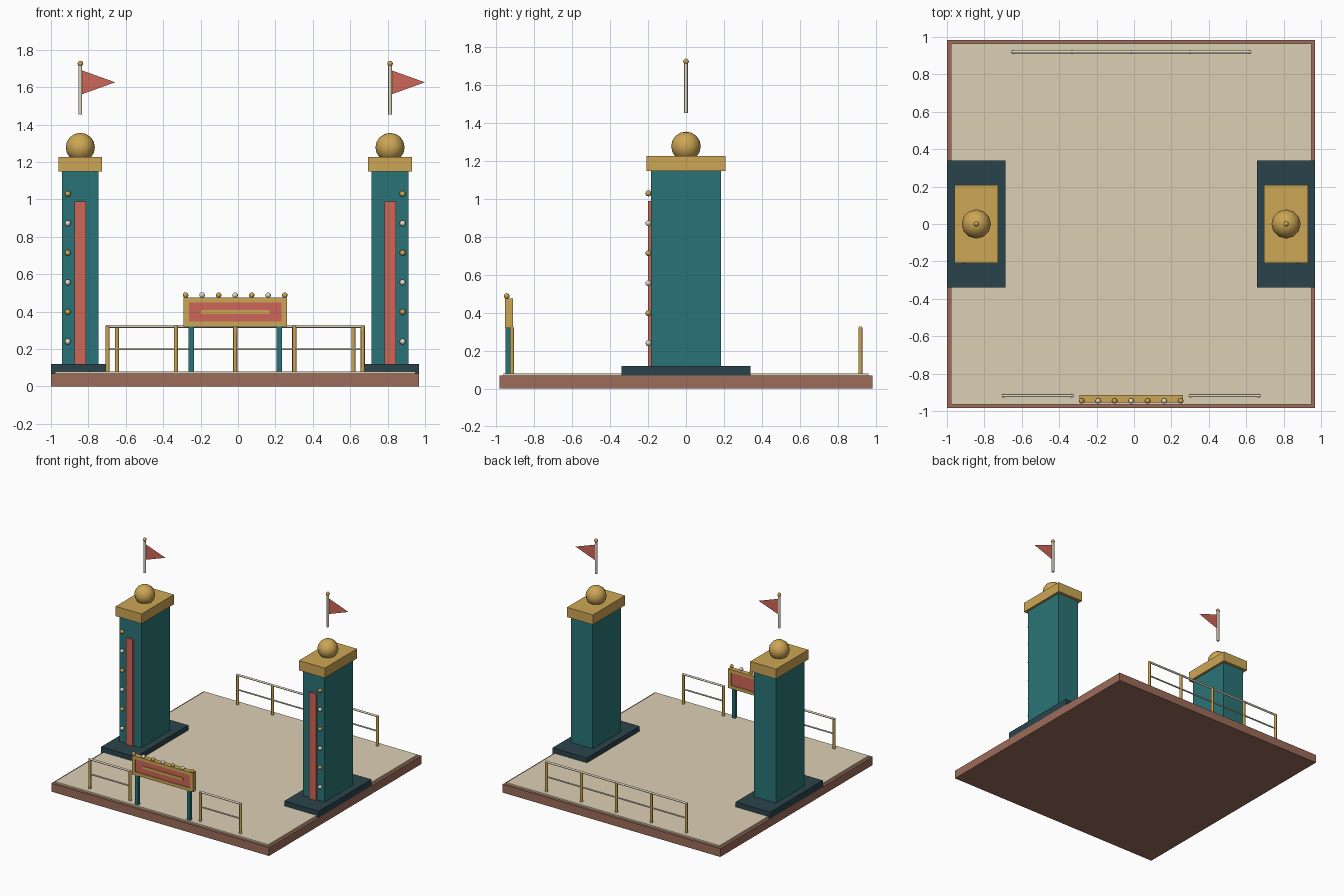
import bpy, math
from mathutils import Vector

if "Cube" in bpy.data.objects:
    bpy.data.objects.remove(bpy.data.objects["Cube"])

CX = -0.015  # symmetry axis of the layout (flags overhang on +x)


def mat(name, hexcol):
    m = bpy.data.materials.new(name)
    c = [int(hexcol[i:i + 2], 16) / 255 for i in (0, 2, 4)]
    m.diffuse_color = [((v + 0.055) / 1.055) ** 2.4 for v in c] + [1]
    m.use_nodes = True
    m.node_tree.nodes["Principled BSDF"].inputs["Base Color"].default_value = m.diffuse_color
    return m


BROWN = mat("brown", "9C6C5A")
SAND = mat("sand", "DCD0B4")
TEAL = mat("teal", "2A7477")
NAVY = mat("navy", "2A444B")
GOLD = mat("gold", "CDA655")
RED = mat("red", "CF6657")
CREAM = mat("cream", "E2DAC6")


def finish(o, name, m):
    o.name = name
    o.data.materials.append(m)
    return o


def box(name, m, x, y, z):
    """Box from (min, max) ranges."""
    lo, hi = Vector((x[0], y[0], z[0])), Vector((x[1], y[1], z[1]))
    bpy.ops.mesh.primitive_cube_add(size=1, location=(lo + hi) / 2)
    o = bpy.context.object
    o.scale = hi - lo
    bpy.ops.object.transform_apply(location=False, rotation=False, scale=True)
    return finish(o, name, m)


def rod(name, m, a, b, r):
    """Eight-sided cylinder between two points."""
    a, b = Vector(a), Vector(b)
    bpy.ops.mesh.primitive_cylinder_add(vertices=8, radius=r, depth=(b - a).length,
                                        location=(a + b) / 2)
    o = bpy.context.object
    o.rotation_euler = (b - a).to_track_quat('Z', 'Y').to_euler()
    bpy.ops.object.shade_smooth_by_angle(angle=math.radians(50))
    return finish(o, name, m)


def ball(name, m, loc, r, seg=8, rings=6):
    bpy.ops.mesh.primitive_uv_sphere_add(segments=seg, ring_count=rings, radius=r, location=loc)
    bpy.ops.object.shade_smooth()
    return finish(bpy.context.object, name, m)


def around(c, h):
    return (c - h, c + h)


# Ground slab and deck
box("base_slab", BROWN, around(CX, 0.984), (-0.984, 0.984), (0, 0.068))
box("deck", SAND, around(CX, 0.964), (-0.964, 0.964), (0.066, 0.08))

# Towers
for side, s in (("left", -1), ("right", 1)):
    x = CX + s * 0.828
    box(side + "_plinth", NAVY, around(x, 0.156), (-0.34, 0.34), (0.066, 0.12))
    box(side + "_tower", TEAL, around(x, 0.098), (-0.184, 0.184), (0.12, 1.15))
    box(side + "_tower_cap", GOLD, around(x, 0.117), (-0.208, 0.208), (1.148, 1.228))
    box(side + "_tower_stripe", RED, around(x, 0.031), (-0.2, -0.18), (0.12, 0.99))
    ball(side + "_tower_globe", GOLD, (x, 0, 1.278), 0.078, 12, 8)
    for i in range(6):
        ball(f"{side}_tower_bulb_{i}", CREAM if i % 2 == 0 else GOLD,
             (x + s * 0.067, -0.198, 0.24 + 0.158 * i), 0.016)
    # Flag and its pole
    rod(side + "_flag_pole", CREAM, (x, 0, 1.455), (x, 0, 1.725), 0.01)
    ball(side + "_pole_finial", GOLD, (x, 0, 1.726), 0.015)
    me = bpy.data.meshes.new("flag")
    me.from_pydata([(x + 0.008, 0, 1.69), (x + 0.008, 0, 1.562), (x + 0.186, 0, 1.626)],
                   [], [(0, 1, 2)])
    o = bpy.data.objects.new("flag", me)
    bpy.context.collection.objects.link(o)
    finish(o, side + "_flag", RED)

# Sign board: panel, frame, posts, trim
Y = (-0.954, -0.914)
box("sign_panel", RED, around(CX, 0.25), (-0.946, -0.922), (0.34, 0.46))
box("sign_frame_top", GOLD, around(CX, 0.277), Y, (0.45, 0.476))
box("sign_frame_bottom", GOLD, around(CX, 0.277), Y, (0.32, 0.346))
for side, s in (("left", -1), ("right", 1)):
    box(side + "_sign_frame", GOLD, around(CX + s * 0.262, 0.014), Y, (0.33, 0.466))
    box(side + "_sign_post", TEAL, around(CX + s * 0.235, 0.014), (-0.952, -0.926), (0.08, 0.33))
box("sign_trim_bar", GOLD, around(CX, 0.184), (-0.952, -0.94), (0.388, 0.41))
for i in range(7):
    ball(f"sign_bulb_{i}", GOLD if i % 2 == 0 else CREAM,
         (CX + (i - 3) * 0.0883, -0.946, 0.488), 0.015)


# Railings
def railing(name, xs, y):
    for i, x in enumerate(xs):
        rod(f"{name}_post_{i}", GOLD, (x, y, 0.078), (x, y, 0.322), 0.011)
    for part, z, r in (("top", 0.321, 0.008), ("middle", 0.2, 0.006)):
        rod(f"{name}_{part}_rail", CREAM, (xs[0] - 0.008, y, z), (xs[-1] + 0.008, y, z), r)


railing("front_left_railing", [CX - 0.682, CX - 0.317], -0.918)
railing("front_right_railing", [CX + 0.317, CX + 0.682], -0.918)
railing("back_railing", [CX + 0.316 * k for k in range(-2, 3)], 0.92)
